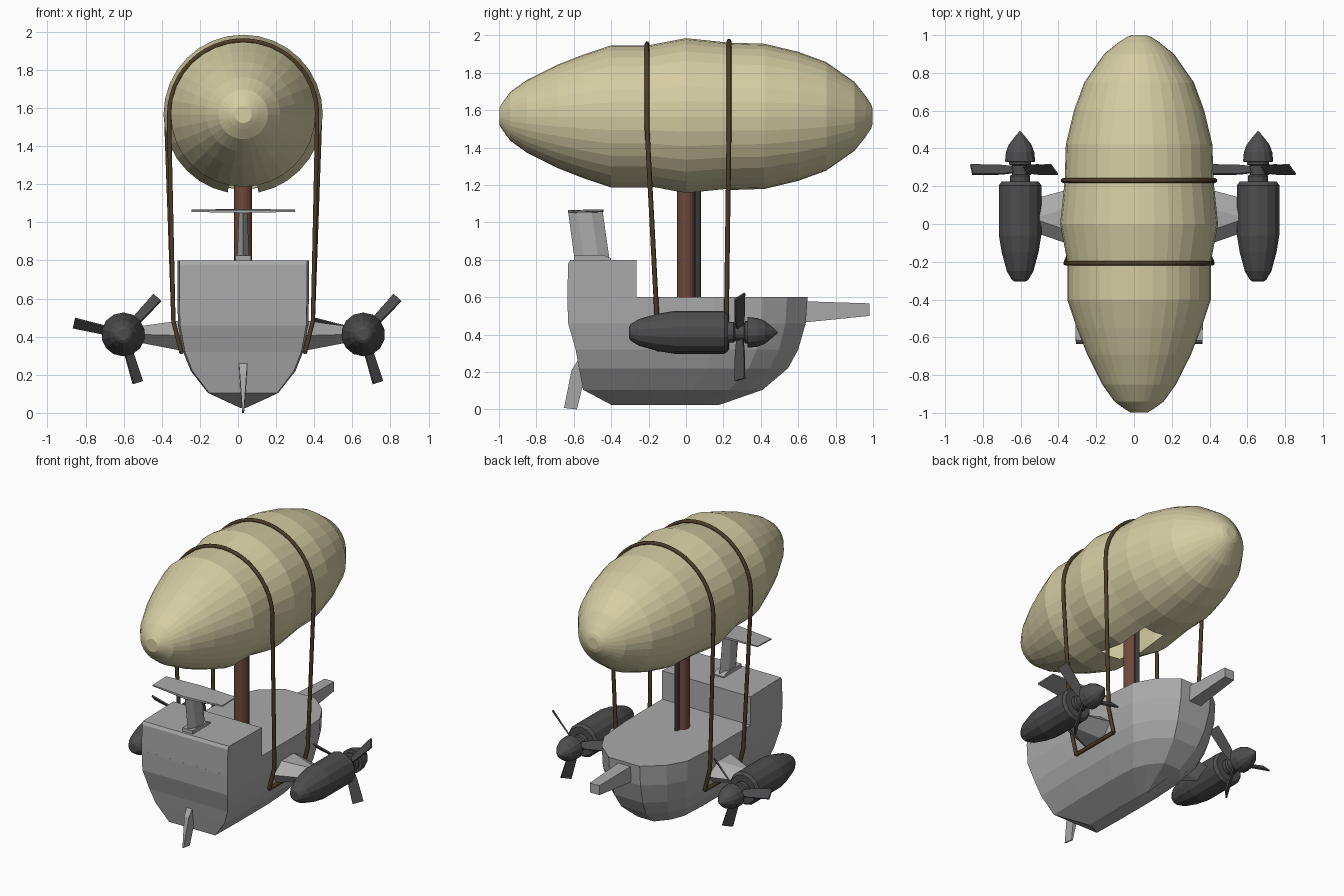
import bpy, bmesh, math
from mathutils import Vector, Matrix

if "Cube" in bpy.data.objects:
    bpy.data.objects.remove(bpy.data.objects["Cube"])

CX = 0.027      # the airship's mid line
BZ = 1.567      # balloon axis height


def material(name, rgb):
    m = bpy.data.materials.new(name)
    m.diffuse_color = (*rgb, 1)
    m.use_nodes = True
    m.node_tree.nodes["Principled BSDF"].inputs["Base Color"].default_value = m.diffuse_color
    return m


CREAM = material("cream canvas", (0.66, 0.61, 0.37))
GREY = material("light grey hull", (0.40, 0.40, 0.40))
DARK = material("dark grey metal", (0.075, 0.075, 0.078))
BROWN = material("red brown mast", (0.16, 0.066, 0.045))
ROPE = material("dark brown rope", (0.075, 0.047, 0.02))


def loft(name, rings, mat, keep=None):
    """Skin closed rings of equal length, cap both ends; keep() filters faces."""
    bm = bmesh.new()
    loops = [[bm.verts.new(p) for p in r] for r in rings]
    n = len(rings[0])
    for a, b in zip(loops, loops[1:]):
        for i in range(n):
            j = (i + 1) % n
            bm.faces.new((a[i], a[j], b[j], b[i]))
    bm.faces.new(loops[0][::-1])
    bm.faces.new(loops[-1])
    bmesh.ops.remove_doubles(bm, verts=bm.verts, dist=1e-5)
    bmesh.ops.recalc_face_normals(bm, faces=bm.faces)
    if keep:
        drop = [f for f in bm.faces if not keep(f.calc_center_median())]
        bmesh.ops.delete(bm, geom=drop, context='FACES')
    me = bpy.data.meshes.new(name)
    bm.to_mesh(me)
    bm.free()
    me.materials.append(mat)
    ob = bpy.data.objects.new(name, me)
    bpy.context.collection.objects.link(ob)
    return ob


def lathe_y(name, profile, x, z, n, mat, keep=None):
    """Turn (y, radius) points about an axis along y."""
    rings = [[(x + r * math.sin(2 * math.pi * i / n), y, z - r * math.cos(2 * math.pi * i / n))
              for i in range(n)] for y, r in profile]
    return loft(name, rings, mat, keep)


def slab(name, outline, t0, mat):
    """Side-view (y, z, half thickness) outline given a thickness in x."""
    return loft(name, [[(CX + s * (t if t else t0), y, z) for y, z, t in outline]
                       for s in (-1, 1)], mat)


def rect(y, z0, z1, h):
    return [(CX - h, y, z0), (CX + h, y, z0), (CX + h, y, z1), (CX - h, y, z1)]


# Balloon, open underneath around the mast
lathe_y("balloon", [(-0.998, 0.045), (-0.98, 0.075), (-0.94, 0.13), (-0.85, 0.195), (-0.69, 0.275),
                    (-0.55, 0.33), (-0.40, 0.38), (-0.2, 0.38), (0, 0.418), (0.23, 0.394),
                    (0.42, 0.388), (0.60, 0.345), (0.75, 0.29), (0.90, 0.185), (0.96, 0.11),
                    (0.99, 0.065), (0.998, 0.04)], CX, BZ, 32, CREAM,
        keep=lambda c: not (c.z < BZ - 0.3 and abs(c.x - CX) < 0.08 and -0.2 < c.y < 0.23))

# Mast and the thin pole beside it
for name, y, r, n, mat, z1 in (("mast", 0, 0.047, 16, BROWN, 1.9), ("pole", 0.064, 0.016, 8, DARK, 1.3)):
    loft(name, [[(CX + r * math.cos(2 * math.pi * i / n), y + r * math.sin(2 * math.pi * i / n), z)
                 for i in range(n)] for z in (0.58, z1)], mat)

# Hull: waterlines of (height, stern y, bow y, half width)
levels = [(0.60, -0.635, 0.65, 0.345), (0.46, -0.63, 0.64, 0.342), (0.32, -0.59, 0.60, 0.315),
          (0.22, -0.572, 0.545, 0.275), (0.105, -0.55, 0.41, 0.185), (0.025, -0.40, 0.18, 0.012)]
rings = []
for z, y0, y1, w in levels:
    k = (y1 - y0) / 1.285
    half = [(w * 0.97, y0), (w, y0 + 0.37 * k), (w, y1 - 0.5 * k), (w * 0.94, y1 - 0.24 * k),
            (w * 0.73, y1 - 0.11 * k), (w * 0.35, y1)]
    rings.append([(CX + x, y, z) for x, y in half] + [(CX - x, y, z) for x, y in half[::-1]])
loft("hull", rings, GREY)

# Raised stern cabin
loft("stern_cabin", [[(CX - 0.335, a, z), (CX - 0.345, -0.265, z), (CX + 0.345, -0.265, z),
                      (CX + 0.335, a, z)] for z, a in ((0.59, -0.635), (0.78, -0.63), (0.80, -0.618))], GREY)

# Bowsprit
loft("bowsprit", [rect(0.58, 0.46, 0.58, 0.05), rect(0.98, 0.50, 0.567, 0.037)], GREY)

# Tail: foot, upright fin, cross plane, lower rudder
slab("fin_foot", [(-0.60, 0.79, 0), (-0.40, 0.79, 0), (-0.40, 0.808, 0), (-0.44, 0.825, 0),
                  (-0.60, 0.825, 0)], 0.04, GREY)
loft("tail_fin", [[(CX, y0, z), (CX + t, y0 + 0.05, z), (CX + t, y1 - 0.06, z), (CX, y1, z),
                   (CX - t, y1 - 0.06, z), (CX - t, y0 + 0.05, z)]
                  for z, y0, y1, t in ((0.81, -0.597, -0.41, 0.032), (1.055, -0.63, -0.445, 0.022))], GREY)
loft("tail_plane", [[(CX + s * 0.272, -0.60, 1.055), (CX + s * 0.272, -0.45, 1.06),
                     (CX + s * 0.272, -0.45, 1.068), (CX + s * 0.272, -0.60, 1.064)] if abs(s) == 1 else
                    [(CX, -0.632, 1.05), (CX, -0.44, 1.055), (CX, -0.44, 1.07), (CX, -0.632, 1.066)]
                    for s in (-1, 0, 1)], GREY)
slab("rudder", [(-0.612, 0.21, 0.018), (-0.58, 0.26, 0.022), (-0.53, 0.22, 0.022), (-0.583, 0.0, 0.005),
                (-0.652, 0.008, 0.004)], 0.02, GREY)

# Engines on both sides
EZ = 0.412
for side, label in ((-1, "left"), (1, "right")):
    ex = CX + side * 0.63
    lathe_y(label + "_engine", [(-0.305, 0.03), (-0.295, 0.045), (-0.25, 0.072), (-0.15, 0.1),
                                (-0.06, 0.115), (0.205, 0.115), (0.225, 0.1), (0.225, 0.055),
                                (0.255, 0.055), (0.262, 0.045), (0.31, 0.045), (0.315, 0.06), (0.328, 0.06),
                                (0.33, 0.082), (0.38, 0.077), (0.42, 0.062), (0.46, 0.03), (0.492, 0.002)],
            ex, EZ, 14, DARK)
    # Strut: a lens section tapering from hull to engine
    loft(label + "_strut", [[(CX + side * d, y, z) for y, z in (
        (ya, zm), (ya + 0.07, zm + h), (yb - 0.1, zm + h), (yb, zm), (yb - 0.1, zm - h), (ya + 0.07, zm - h))]
        for d, ya, yb, zm, h in ((0.29, -0.135, 0.205, 0.405, 0.085), (0.55, -0.045, 0.135, 0.412, 0.042))], GREY)
    # Three pitched blades; both propellers turn the same way
    for k in range(3):
        a = math.radians(47 + 120 * k)
        out, tan = Vector((math.cos(a), 0, math.sin(a))), Vector((-math.sin(a), 0, math.cos(a)))
        mid = Vector((ex, 0.288, EZ))
        sections = []
        for r, c, pitch in ((0.03, 0.02, 50), (0.11, 0.032, 48), (0.265, 0.036, 45)):
            p = math.radians(pitch)
            chord = tan * math.cos(p) + Vector((0, math.sin(p), 0))
            thick = out.cross(chord) * 0.005
            o = mid + out * r
            sections.append([o + chord * c + thick, o - chord * c + thick,
                             o - chord * c - thick, o + chord * c - thick])
        loft("%s_blade_%d" % (label, k + 1), sections, DARK)


# Ropes: over the balloon, down to the hull and along it under the struts
def tube(name, points, r):
    cu = bpy.data.curves.new(name, 'CURVE')
    cu.dimensions = '3D'
    cu.bevel_depth = r
    cu.bevel_resolution = 1
    cu.use_fill_caps = True
    sp = cu.splines.new('POLY')
    sp.points.add(len(points) - 1)
    for p, co in zip(sp.points, points):
        p.co = (*co, 1)
    cu.materials.append(ROPE)
    ob = bpy.data.objects.new(name, cu)
    bpy.context.collection.objects.link(ob)


for name, r, y_top, y_low in (("rear_rope", 0.388, -0.208, -0.155), ("front_rope", 0.402, 0.23, 0.216)):
    arc = [(CX + r * math.cos(math.pi * i / 24), y_top, BZ + r * math.sin(math.pi * i / 24)) for i in range(25)]
    down = [(r, y_top, 1.5), (0.366, y_low, 0.48), (0.325, y_low, 0.32)]
    right = [(CX + x, y, z) for x, y, z in down[::-1]]
    left = [(CX - x, y, z) for x, y, z in down]
    tube(name, right + arc + left, 0.013)
for side, label in ((-1, "left"), (1, "right")):
    tube(label + "_lower_rope", [(CX + side * 0.325, y, 0.32) for y in (-0.155, 0.216)], 0.013)
